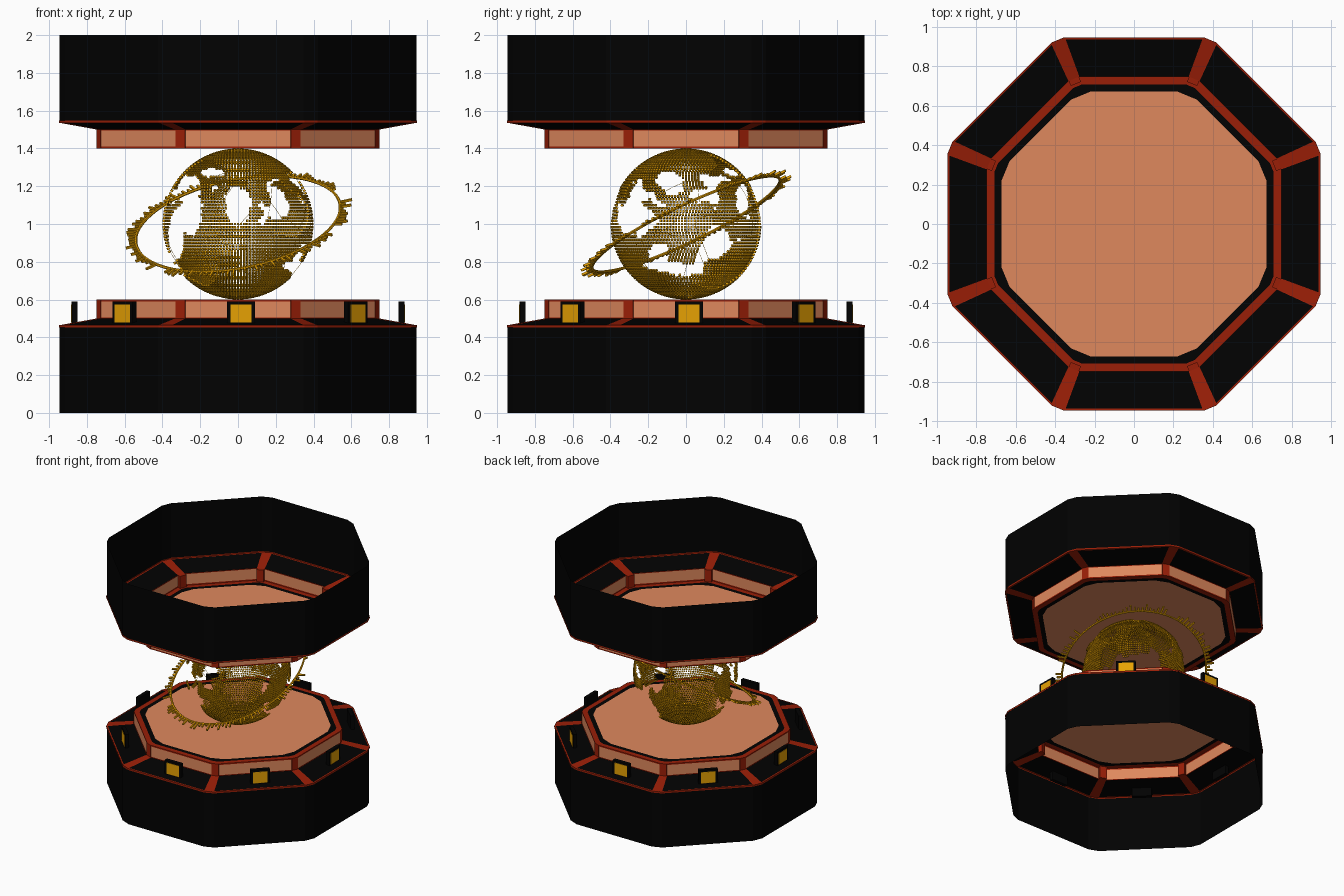
import bpy, bmesh, math, random
from mathutils import Vector, Matrix, noise

random.seed(4)
if "Cube" in bpy.data.objects:
    bpy.data.objects.remove(bpy.data.objects["Cube"])


def material(name, r, g, b):
    m = bpy.data.materials.new(name)
    m.use_nodes = True
    m.diffuse_color = (r, g, b, 1)
    bsdf = m.node_tree.nodes["Principled BSDF"]
    bsdf.inputs["Base Color"].default_value = (r, g, b, 1)
    bsdf.inputs["Roughness"].default_value = 0.7
    return m


BLACK = material("matte black", 0.0005, 0.0005, 0.0005)
RED = material("rust red", 0.32, 0.013, 0.002)
GLOW = material("warm peach", 0.74, 0.25, 0.11)
GOLD = material("amber gold", 0.8, 0.36, 0.001)


def finish(name, bm, *mats):
    bmesh.ops.recalc_face_normals(bm, faces=bm.faces)
    mesh = bpy.data.meshes.new(name)
    bm.to_mesh(mesh)
    bm.free()
    for m in mats:
        mesh.materials.append(m)
    ob = bpy.data.objects.new(name, mesh)
    bpy.context.collection.objects.link(ob)


def box(bm, matrix, size):
    """Box of the given size, centred on the matrix."""
    v = [bm.verts.new(matrix @ Vector((x * size[0], y * size[1], z * size[2])))
         for x in (-.5, .5) for y in (-.5, .5) for z in (-.5, .5)]
    for q in ("0132", "4576", "0451", "2376", "0264", "1573"):
        bm.faces.new([v[int(c)] for c in q])


def side_ends(side, level):
    """Two ends of one octagon side; level = apothem, height, corner chamfer."""
    apothem, z, chamfer = level
    half = apothem * math.tan(math.pi / 8) - chamfer
    turn = Matrix.Rotation(side * math.pi / 4, 3, 'Z')
    return [turn @ Vector((s * half, -apothem, z)) for s in (-1, 1)]


def band(bm, lower, upper, mu=0.0, mv=(0.0, 0.0)):
    """Octagonal band; framed panels (slot 0) with ribs and trims (slot 1)."""
    us = [0, mu, 1 - mu, 1] if mu else [0, 1]
    vs = [0, mv[0], 1 - mv[1], 1] if mu else [0, 1]
    for side in range(8):
        a, b = side_ends(side, lower)
        c, d = side_ends(side, upper)
        grid = [[bm.verts.new(a.lerp(b, u).lerp(c.lerp(d, u), v)) for u in us] for v in vs]
        for j in range(len(vs) - 1):
            for i in range(len(us) - 1):
                f = bm.faces.new((grid[j][i], grid[j][i + 1], grid[j + 1][i + 1], grid[j + 1][i]))
                f.material_index = 0 if (not mu or i == j == 1) else 1
        # chamfered corner to the next side
        e, g = side_ends(side + 1, lower)[0], side_ends(side + 1, upper)[0]
        f = bm.faces.new([bm.verts.new(p) for p in (b, e, g, d)])
        f.material_index = 1 if mu else 0
    bmesh.ops.remove_doubles(bm, verts=bm.verts, dist=0.0005)


def housing(prefix, s):
    """Half of the casing: s = 1 upper, -1 lower; heights from the middle."""
    def z(h):
        return 1 + s * h

    bm = bmesh.new()
    band(bm, (0.945, z(0.546), 0.045), (0.945, z(1), 0.045))
    finish(prefix + "_outer_wall", bm, BLACK)

    bm = bmesh.new()
    band(bm, (0.948, z(0.535), 0.04), (0.948, z(0.548), 0.04))
    finish(prefix + "_wall_trim", bm, RED)

    bm = bmesh.new()
    band(bm, (0.747, z(0.5), 0.028), (0.947, z(0.536), 0.036), 0.008, (0.012, 0.05))
    finish(prefix + "_sloped_deck", bm, BLACK, RED)

    bm = bmesh.new()
    band(bm, (0.747, z(0.4), 0.025), (0.747, z(0.5), 0.025), 0.012, (0.1, 0.06))
    finish(prefix + "_light_panels", bm, GLOW, RED)

    bm = bmesh.new()
    band(bm, (0.707, z(0.4), 0.025), (0.747, z(0.4), 0.025))
    finish(prefix + "_platform_rim", bm, RED)

    bm = bmesh.new()
    band(bm, (0.673, z(0.4), 0.06), (0.707, z(0.4), 0.025))
    finish(prefix + "_platform_border", bm, BLACK)

    bm = bmesh.new()
    bm.faces.new([bm.verts.new(p) for k in range(8) for p in side_ends(k, (0.673, z(0.4), 0.06))])
    finish(prefix + "_platform", bm, GLOW)

    # corner posts between the light panels
    bm = bmesh.new()
    for k in range(8):
        turn = Matrix.Rotation((k + .5) * math.pi / 4, 4, 'Z')
        box(bm, turn @ Matrix.Translation((0, -0.785, z(0.45))), (0.056, 0.03, 0.1))
    finish(prefix + "_corner_posts", bm, RED)


housing("upper", 1)
housing("lower", -1)

# upright projector plates around the lower deck
frames, lenses = bmesh.new(), bmesh.new()
for k in range(8):
    turn = Matrix.Rotation(k * math.pi / 4 + 0.018, 4, 'Z')
    box(frames, turn @ Matrix.Translation((0, -0.866, 0.5)), (0.147, 0.03, 0.18))
    box(lenses, turn @ Matrix.Translation((0, -0.8805, 0.526)), (0.112, 0.006, 0.094))
finish("projector_frames", frames, BLACK)
finish("projector_lenses", lenses, GOLD)

# sea openings as ellipses: centre, height, half width, half height
SEA_X = [(0, .1, .08, .11), (.2, .07, .06, .05), (-.26, .18, .07, .09),
         (-.33, -.08, .05, .13), (.3, -.22, .08, .03), (-.14, .27, .06, .03)]
SEA_Y = [(-.28, .04, .1, .11), (-.08, .22, .08, .06), (.07, .15, .06, .04),
         (-.14, -.16, .06, .07), (0, -.24, .1, .04), (.3, .13, .04, .09)]
OCEAN = Vector((0.69, 0.69, 0.2)).normalized()


def is_land(p):
    wobble = noise.noise(p * 14) * 0.5
    for seas, h in ((SEA_X, p.x), (SEA_Y, p.y)):
        for c, z, rx, rz in seas:
            if ((h - c) / rx) ** 2 + ((p.z - z) / rz) ** 2 < 0.85 + wobble:
                return False
    # land fills opposite quarters, swapped inside the wide ocean patches
    folded = Vector((abs(p.x), abs(p.y), p.z)).normalized()
    swapped = folded.dot(OCEAN) > 0.92 + 0.08 * noise.noise(p * 9)
    return (p.x * p.y < 0.02 + 0.05 * noise.noise(p * 6)) != swapped


# globe of small studs laid out in latitude rows
RADIUS, PITCH = 0.393, 0.0165
CENTRE = Vector((0, 0, 1))
bm = bmesh.new()
studs = []
rows = int(math.pi * RADIUS / PITCH)
for r in range(1, rows):
    lat = math.pi * (r / rows - 0.5)
    count = max(4, int(math.tau * RADIUS * math.cos(lat) / PITCH))
    for i in range(count):
        lon = math.tau * i / count
        n = Vector((math.cos(lat) * math.sin(lon), -math.cos(lat) * math.cos(lon), math.sin(lat)))
        if is_land(n * RADIUS):
            turn = Matrix.Rotation(lon, 4, 'Z') @ Matrix.Rotation(-lat, 4, 'X')
            box(bm, Matrix.Translation(CENTRE + n * RADIUS) @ turn, (0.011, 0.013, 0.012))
            studs.append(n)
finish("globe_land", bm, GOLD)

# fine connecting threads across the seas
threads = bpy.data.curves.new("globe_threads", 'CURVE')
threads.dimensions = '3D'
threads.bevel_depth = 0.001
threads.bevel_resolution = 0
for _ in range(90):
    a = random.choice(studs)
    b = random.choice([n for n in studs if 0.3 < (n - a).length < 0.7])
    line = threads.splines.new('POLY')
    line.points.add(4)
    for k, pt in enumerate(line.points):
        pt.co = (*(CENTRE + a.lerp(b, k / 4).normalized() * RADIUS), 1)
threads.materials.append(GOLD)
bpy.context.collection.objects.link(bpy.data.objects.new("globe_threads", threads))

# tilted orbit ring with bars of uneven length
tilt = Vector((-0.2, -0.48, 1)).to_track_quat('Z', 'Y').to_matrix().to_4x4()
place = Matrix.Translation(CENTRE) @ tilt
bpy.ops.mesh.primitive_torus_add(major_radius=0.55, minor_radius=0.008,
                                 major_segments=96, minor_segments=6)
ring = bpy.context.object
ring.name = "orbit_ring"
ring.matrix_world = place
ring.data.materials.append(GOLD)

bm = bmesh.new()
BARS = 120
for i in range(BARS):
    length = random.uniform(0.015, 0.068)
    if noise.noise(Vector((i * 0.13, 0, 0))) < -0.25:
        continue
    turn = Matrix.Rotation(math.tau * i / BARS, 4, 'Z')
    box(bm, place @ turn @ Matrix.Translation((0.55 + length / 2, 0, 0)), (length, 0.012, 0.012))
finish("orbit_bars", bm, GOLD)
